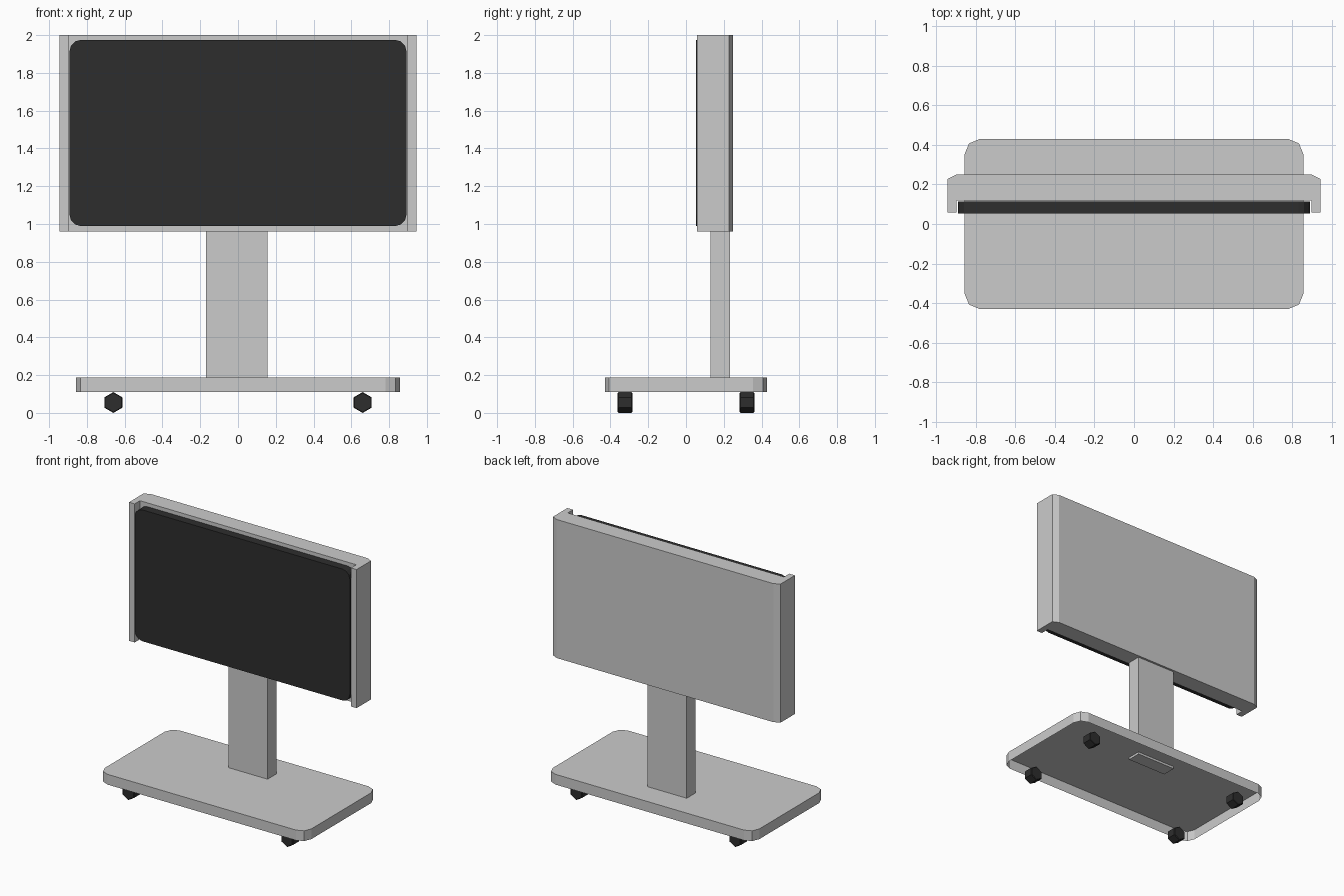
import bpy, bmesh, math
from mathutils import Matrix

if "Cube" in bpy.data.objects:
    bpy.data.objects.remove(bpy.data.objects["Cube"])


def material(name, v):
    m = bpy.data.materials.new(name)
    m.diffuse_color = (v, v, v, 1)
    m.use_nodes = True
    m.node_tree.nodes["Principled BSDF"].inputs["Base Color"].default_value = m.diffuse_color
    return m


GREY = material("light grey", 0.6)
BLACK = material("near black", 0.027)


def rounded(hx, hy, r, segments):
    """Counter-clockwise rounded rectangle outline."""
    pts = []
    for k, (sx, sy) in enumerate([(1, 1), (-1, 1), (-1, -1), (1, -1)]):
        for i in range(segments + 1):
            a = math.pi / 2 * (k + i / segments)
            pts.append((sx * (hx - r) + r * math.cos(a), sy * (hy - r) + r * math.sin(a)))
    return pts


def extrude(name, pts, z0, z1, mat, bottom=True, matrix=Matrix()):
    """Extrude an outline from z0 to z1; the bottom can be left open."""
    bm = bmesh.new()
    lo = [bm.verts.new((x, y, z0)) for x, y in pts]
    hi = [bm.verts.new((x, y, z1)) for x, y in pts]
    n = len(pts)
    for i in range(n):
        j = (i + 1) % n
        bm.faces.new((lo[i], lo[j], hi[j], hi[i]))
    bm.faces.new(hi)
    if bottom:
        bm.faces.new(lo[::-1])
    bm.transform(matrix)
    me = bpy.data.meshes.new(name)
    bm.to_mesh(me)
    bm.free()
    me.materials.append(mat)
    ob = bpy.data.objects.new(name, me)
    bpy.context.collection.objects.link(ob)
    return ob


# Base tray, open underneath
extrude("base", rounded(0.857, 0.43, 0.075, 2), 0.11, 0.187, GREY, bottom=False)

# Column, passing slightly through the base
extrude("column", [(-0.17, 0.13), (0.155, 0.13), (0.155, 0.234), (-0.17, 0.234)], 0.17, 0.962, GREY)

# Housing: channel profile with chamfered back edges
half = [(0.898, 0.12), (0.898, 0.057), (0.945, 0.057), (0.945, 0.228), (0.9, 0.25)]
extrude("housing", half + [(-x, y) for x, y in reversed(half)], 0.96, 2.0, GREY)

# Screen, upright slab with rounded corners
upright = Matrix.Translation((0, 0, 1.482)) @ Matrix.Rotation(math.pi / 2, 4, 'X')
extrude("screen", rounded(0.892, 0.493, 0.06, 3), -0.114, -0.052, BLACK, matrix=upright)

# Six-sided wheels rolling across the width
hexagon = [(0.055 * math.cos(a), 0.055 * math.sin(a))
           for a in (math.pi / 6 + k * math.pi / 3 for k in range(6))]
for sx, side in ((-1, "left"), (1, "right")):
    for sy, end in ((-1, "front"), (1, "back")):
        place = Matrix.Translation((sx * 0.66, sy * 0.323, 0.055)) @ Matrix.Rotation(math.pi / 2, 4, 'X')
        wheel = extrude(f"wheel_{end}_{side}", hexagon, -0.039, 0.039, BLACK, matrix=place)
        bev = wheel.modifiers.new("soft rim", 'BEVEL')
        bev.width = 0.004
        bev.segments = 1
        bev.angle_limit = math.radians(70)
